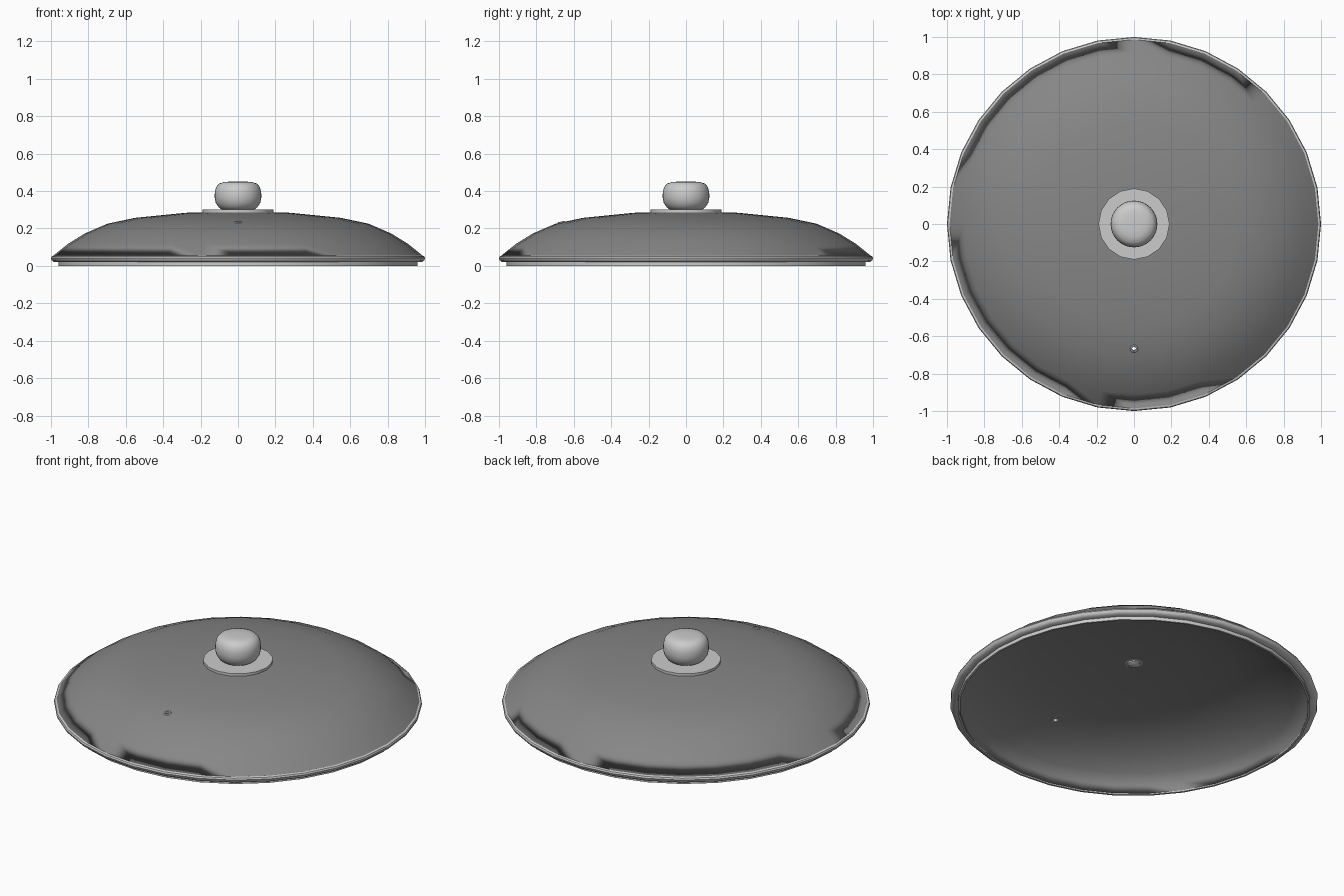
import bpy, bmesh, math

if "Cube" in bpy.data.objects:
    bpy.data.objects.remove(bpy.data.objects["Cube"])


def lathe(name, profile, sides, closed=False, angle=40):
    """Revolve (radius, z) points around z; closed joins the last point to the first."""
    bm = bmesh.new()
    rings = []
    for r, z in profile:
        if r == 0:
            rings.append([bm.verts.new((0, 0, z))] * sides)
        else:
            rings.append([bm.verts.new((r * math.cos(a), r * math.sin(a), z))
                          for a in (math.tau * i / sides for i in range(sides))])
    pairs = list(zip(rings, rings[1:]))
    if closed:
        pairs.append((rings[-1], rings[0]))
    for a, b in pairs:
        for i in range(sides):
            j = (i + 1) % sides
            face = []
            for v in (a[i], a[j], b[j], b[i]):
                if v not in face:
                    face.append(v)
            bm.faces.new(face)
    bmesh.ops.recalc_face_normals(bm, faces=bm.faces)
    mesh = bpy.data.meshes.new(name)
    bm.to_mesh(mesh)
    bm.free()
    ob = bpy.data.objects.new(name, mesh)
    bpy.context.collection.objects.link(ob)
    bpy.ops.object.select_all(action='DESELECT')
    ob.select_set(True)
    bpy.context.view_layer.objects.active = ob
    bpy.ops.object.shade_smooth_by_angle(angle=math.radians(angle))
    return ob


# Domed lid shell with a thin wall, dark tinted
outer = [(0, 0.29), (0.28, 0.284), (0.55, 0.257), (0.70, 0.225),
         (0.82, 0.173), (0.91, 0.117), (0.986, 0.056)]
inner = [(0.955, 0.045), (0.955, 0.008), (0.947, 0.008), (0.945, 0.055),
         (0.90, 0.107), (0.81, 0.164), (0.695, 0.214),
         (0.548, 0.246), (0.28, 0.273), (0, 0.279)]
dome = lathe("lid_dome", outer + inner, 32)
dark = bpy.data.materials.new("dark_glass")
dark.diffuse_color = (0.24, 0.24, 0.24, 1)
dark.use_nodes = True
dark.node_tree.nodes["Principled BSDF"].inputs["Base Color"].default_value = dark.diffuse_color
dome.data.materials.append(dark)

# Rolled rim with the lower flange that sits inside the pot
lathe("rim", [(0.948, 0.0), (0.96, 0.0), (0.96, 0.02), (0.985, 0.021),
              (0.996, 0.03), (1.0, 0.042), (0.996, 0.051), (0.986, 0.055),
              (0.968, 0.052), (0.948, 0.04)], 32, closed=True)

# Knob base plate, knob and the screw head underneath
lathe("knob_base", [(0, 0.278), (0.19, 0.278), (0.19, 0.301), (0, 0.301)], 16)
lathe("knob", [(0, 0.30), (0.085, 0.30), (0.104, 0.314), (0.119, 0.337),
               (0.125, 0.365), (0.124, 0.395), (0.117, 0.422), (0.10, 0.441),
               (0.07, 0.449), (0.035, 0.451), (0, 0.451)], 32, angle=60)
lathe("screw_head", [(0, 0.282), (0.035, 0.282), (0.035, 0.270),
                     (0.022, 0.263), (0, 0.261)], 16)

# Steam vent grommet, tilted to follow the dome
vent = lathe("steam_vent", [(0.011, -0.015), (0.018, -0.015), (0.018, 0.002),
                            (0.021, 0.002), (0.018, 0.006), (0.011, 0.006)],
             16, closed=True)
cutter = lathe("vent_cutter", [(0, -0.06), (0.015, -0.06), (0.015, 0.06), (0, 0.06)], 16)
for ob in (vent, cutter):
    ob.location = (0, -0.667, 0.231)
    ob.rotation_euler.x = math.radians(12.4)

# Uncut copy of the dome keeps the shading smooth around the vent hole
shading = dome.copy()
shading.name = "dome_shading_source"
bpy.context.collection.objects.link(shading)
for helper in (cutter, shading):
    helper.hide_render = True
    helper.hide_viewport = True
cut = dome.modifiers.new("vent_hole", 'BOOLEAN')
cut.operation = 'DIFFERENCE'
cut.solver = 'EXACT'
cut.object = cutter
normals = dome.modifiers.new("smooth_normals", 'DATA_TRANSFER')
normals.object = shading
normals.use_loop_data = True
normals.data_types_loops = {'CUSTOM_NORMAL'}
normals.loop_mapping = 'POLYINTERP_NEAREST'
